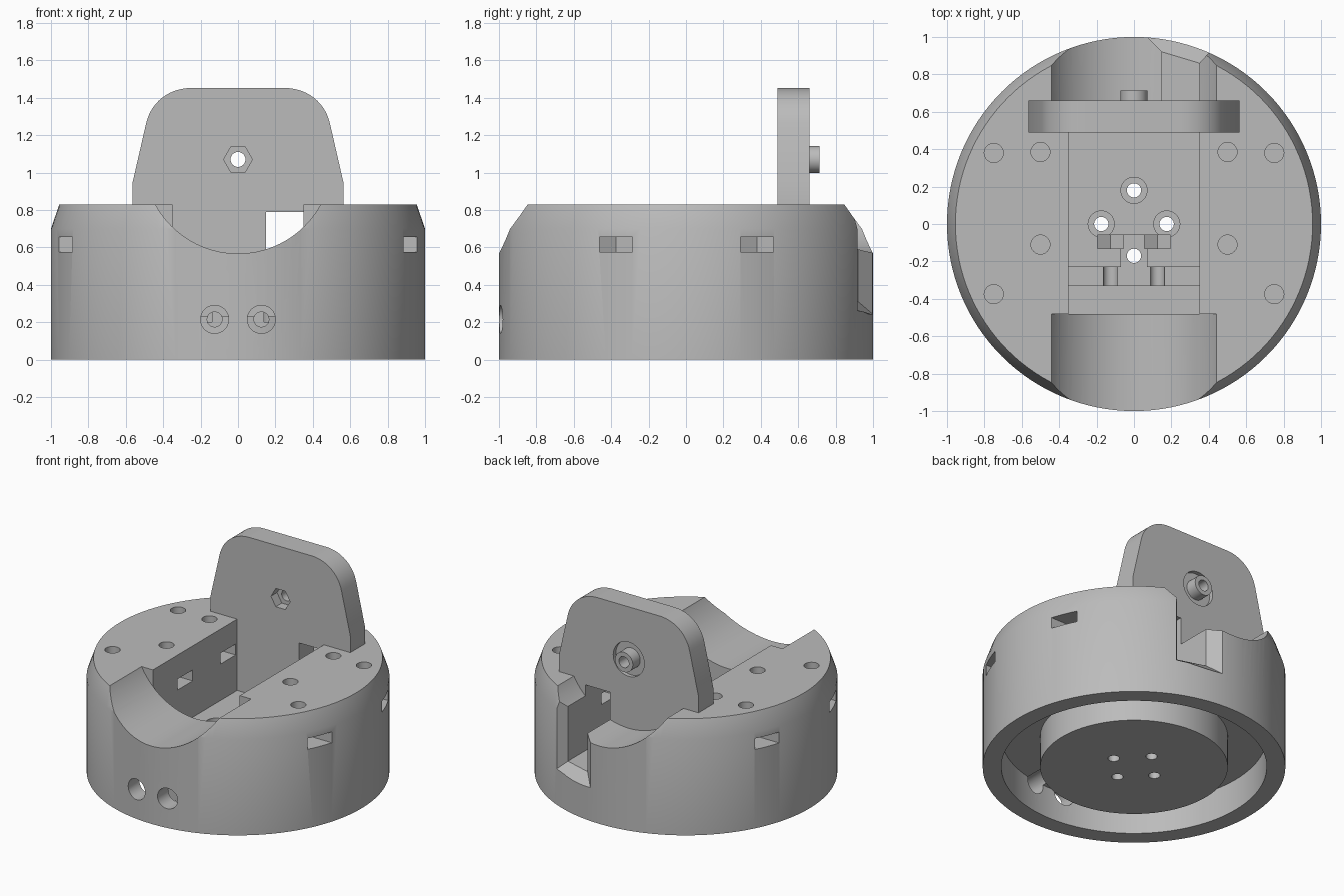
import bpy, bmesh
from math import cos, sin, pi
from mathutils import Vector

if "Cube" in bpy.data.objects:
    bpy.data.objects.remove(bpy.data.objects["Cube"])

grey = bpy.data.materials.new("plain grey")
grey.use_nodes = True
grey.diffuse_color = (0.5, 0.5, 0.5, 1)
grey.node_tree.nodes["Principled BSDF"].inputs["Base Color"].default_value = (0.5, 0.5, 0.5, 1)


def loft(name, rings):
    """Closed solid through rings of equal point count."""
    bm = bmesh.new()
    loops = [[bm.verts.new(p) for p in ring] for ring in rings]
    n = len(loops[0])
    for low, high in zip(loops, loops[1:]):
        for i in range(n):
            j = (i + 1) % n
            bm.faces.new((low[i], low[j], high[j], high[i]))
    bm.faces.new(loops[0])
    bm.faces.new(loops[-1])
    bmesh.ops.recalc_face_normals(bm, faces=bm.faces)
    mesh = bpy.data.meshes.new(name)
    bm.to_mesh(mesh)
    bm.free()
    mesh.materials.append(grey)
    obj = bpy.data.objects.new(name, mesh)
    bpy.context.collection.objects.link(obj)
    return obj


def prism(name, outline, axis, start, end):
    """Extrude a 2D outline along y or z."""
    place = {"y": lambda u, v, w: (u, w, v), "z": lambda u, v, w: (u, v, w)}[axis]
    return loft(name, [[place(u, v, w) for u, v in outline] for w in (start, end)])


def circle(u, v, r, n=32):
    return [(u + r * cos(2 * pi * i / n), v + r * sin(2 * pi * i / n)) for i in range(n)]


def rect(u0, u1, v0, v1):
    return [(u0, v0), (u1, v0), (u1, v1), (u0, v1)]


def cut(target, cutter):
    mod = target.modifiers.new("cut", "BOOLEAN")
    mod.operation = "DIFFERENCE"
    mod.solver = "EXACT"
    mod.object = cutter
    bpy.context.view_layer.objects.active = target
    bpy.ops.object.modifier_apply(modifier=mod.name)
    bpy.data.objects.remove(cutter)


def cut_prism(target, *args):
    cut(target, prism("cutter", *args))


def nut_outline(start, centre, half):
    """Slot running from start to a hexagonal nut seat at centre."""
    s = 1 if centre > start else -1
    corner, tip = centre + s * half * 0.577, centre + s * half * 1.155
    return [(start, -half), (corner, -half), (tip, 0), (corner, half), (start, half)]


# Round base with a slanted top rim
base = loft("round_base", [[(x, y, z) for x, y in circle(0, 0, r, 128)]
                           for r, z in ((1, 0), (1, 0.7), (0.955, 0.83))])

# Ring-shaped hollow underneath
hollow = prism("cutter", circle(0, 0, 0.877, 128), "z", -0.1, 0.23)
cut_prism(hollow, circle(0, 0, 0.62, 128), "z", -0.2, 0.4)
cut(base, hollow)

# Central pocket, cross groove and middle channel
cut_prism(base, rect(-0.35, 0.35, -0.48, 0.49), "z", 0.31, 1)
cut_prism(base, rect(-0.35, 0.35, -0.33, -0.23), "z", 0.23, 0.5)
cut_prism(base, rect(-0.07, 0.07, -0.28, -0.06), "z", 0.23, 0.5)

# Saddles at front and back
for y0, y1 in ((-1.1, -0.48), (0.66, 1.1)):
    cut_prism(base, circle(0, 1.07, 0.503, 96), "y", y0, y1)

# Cable channel through the back, flared at the outer wall
cut_prism(base, rect(0.15, 0.35, 0.31, 0.79), "y", 0.4, 1.1)
flare = [((0.15, 0.92), (0.35, 0.86), 0.31), ((0.05, 1.02), (0.44, 0.96), 0.225)]
cut(base, loft("cutter", [[(*a, z), (*b, z), (*b, 0.95), (*a, 0.95)] for a, b, z in flare]))

# Floor screw holes, three with wide seats
for x, y in ((0, 0.18), (-0.175, 0), (0.175, 0), (0, -0.17)):
    cut_prism(base, circle(x, y, 0.038), "z", -0.1, 0.5)
    if y >= 0:
        cut_prism(base, circle(x, y, 0.07), "z", 0.2, 0.5)

for side in (-1, 1):
    # Front screw bores with nut seats dropped in from the floor
    cut_prism(base, circle(side * 0.125, 0.215, 0.075), "y", -1.1, -0.65)
    cut_prism(base, circle(side * 0.125, 0.215, 0.04), "y", -1.1, -0.08)
    seat = [(side * 0.125 + v, u) for u, v in nut_outline(0.5, 0.215, 0.07)]
    cut_prism(base, seat, "y", -0.13, -0.06)
    # Top screw holes with nut slots from the outer wall or the pocket
    for x, y, start in ((0.75, 0.38, 1.1), (0.75, -0.375, 1.1),
                        (0.5, 0.385, 0.3), (0.5, -0.11, 0.3)):
        cut_prism(base, circle(side * x, y, 0.051), "z", 0.45, 1)
        slot = [(side * u, y + v) for u, v in nut_outline(start, x, 0.088)]
        cut_prism(base, slot, "z", 0.575, 0.655)

# Upright plate with rounded shoulders
ends = [Vector(p) for p in ((0.492, 1.26), (0.25, 1.452))]
corner = Vector((0.45, 1.452))
h0, h1 = (e.lerp(corner, 0.6) for e in ends)
arc = []
for i in range(15):
    t = i / 14
    p = ends[0] * (1 - t)**3 + h0 * 3 * t * (1 - t)**2 + h1 * 3 * t * t * (1 - t) + ends[1] * t**3
    arc.append((p.x, p.y))
half = [(0.563, 0.815), (0.563, 0.95)] + arc
plate = prism("upright_plate", half + [(-x, z) for x, z in reversed(half)], "y", 0.49, 0.66)
cut_prism(plate, circle(0, 1.07, 0.125, 48), "y", 0.63, 0.8)
cut_prism(plate, circle(0, 1.07, 0.04), "y", 0.4, 0.8)
cut_prism(plate, circle(0, 1.07, 0.077, 6), "y", 0.4, 0.56)

# Hollow pivot boss on the back of the plate
boss = prism("pivot_boss", circle(0, 1.07, 0.072), "y", 0.61, 0.715)
cut_prism(boss, circle(0, 1.07, 0.04), "y", 0.5, 0.8)

# Smooth round walls, crisp edges
for obj in bpy.context.view_layer.objects:
    obj.select_set(obj in (base, plate, boss))
bpy.context.view_layer.objects.active = base
bpy.ops.object.shade_smooth_by_angle(angle=0.5)
